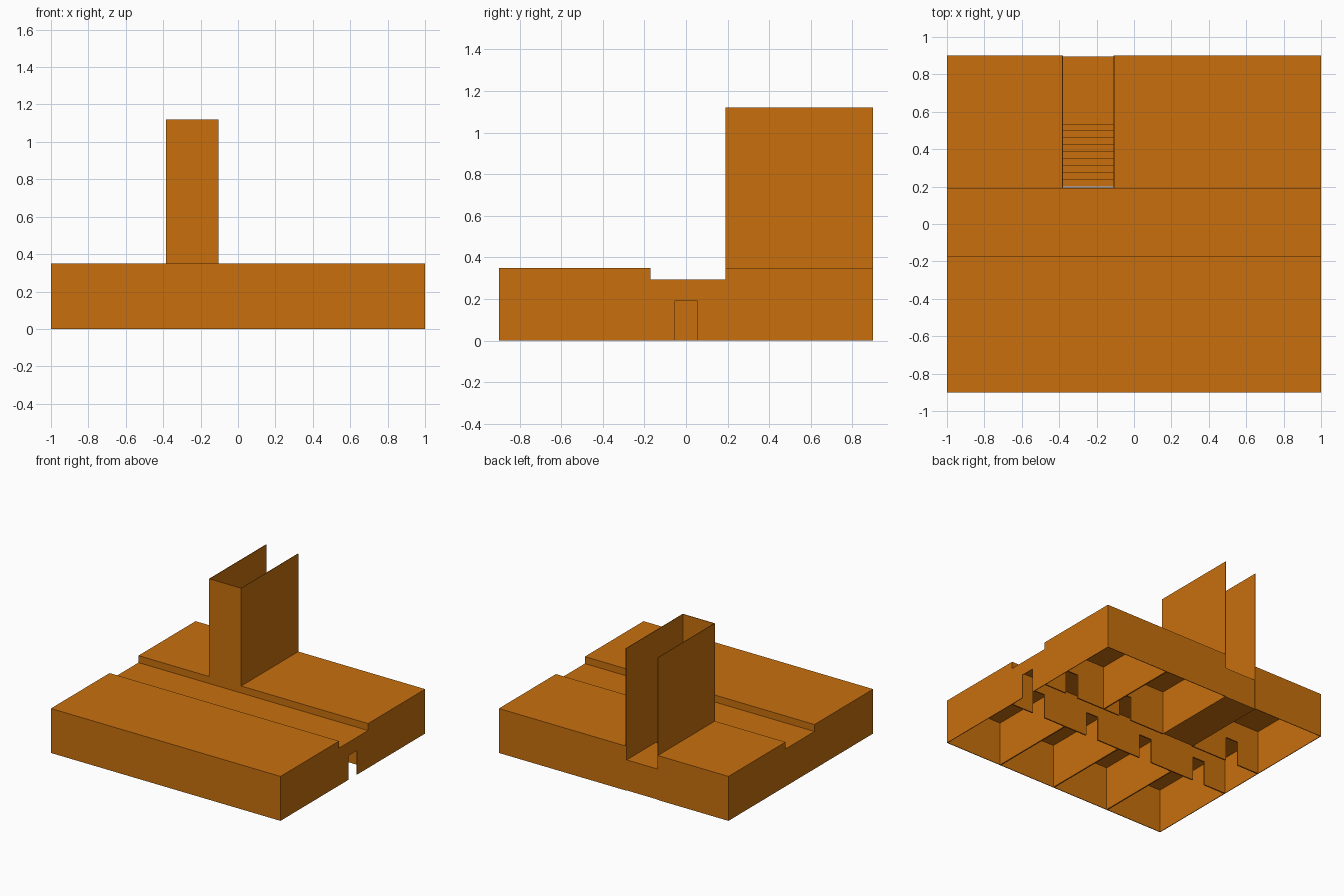
import bpy, bmesh
from mathutils import Vector

if "Cube" in bpy.data.objects:
    bpy.data.objects.remove(bpy.data.objects["Cube"])

mat = bpy.data.materials.new("orange")
mat.diffuse_color = (0.58, 0.16, 0.004, 1)
mat.use_nodes = True
mat.node_tree.nodes["Principled BSDF"].inputs["Base Color"].default_value = mat.diffuse_color


def prism_x(name, profile, x0, x1):
    """Extrude a (y, z) outline along x."""
    bm = bmesh.new()
    face = bm.faces.new([bm.verts.new((x0, y, z)) for y, z in profile])
    ext = bmesh.ops.extrude_face_region(bm, geom=[face])
    verts = [v for v in ext["geom"] if isinstance(v, bmesh.types.BMVert)]
    bmesh.ops.translate(bm, verts=verts, vec=Vector((x1 - x0, 0, 0)))
    bmesh.ops.recalc_face_normals(bm, faces=bm.faces)
    me = bpy.data.meshes.new(name)
    bm.to_mesh(me)
    bm.free()
    me.materials.append(mat)
    ob = bpy.data.objects.new(name, me)
    bpy.context.collection.objects.link(ob)
    return ob


def box(name, x0, x1, y0, y1, z0, z1):
    return prism_x(name, [(y0, z0), (y1, z0), (y1, z1), (y0, z1)], x0, x1)


def cut(target, *bounds):
    """Subtract a box and throw the cutter away."""
    cutter = box("cutter", *bounds)
    cutter.hide_render = True
    mod = target.modifiers.new("cut", 'BOOLEAN')
    mod.operation = 'DIFFERENCE'
    mod.solver = 'EXACT'
    mod.object = cutter
    bpy.context.view_layer.objects.active = target
    bpy.ops.object.modifier_apply(modifier=mod.name)
    bpy.data.objects.remove(cutter)


T = 0.005                      # shell thickness
ROOF, HALL_ROOF, TOP = 0.35, 0.295, 1.12
HALL_F, HALL_B = -0.17, 0.19   # corridor sides
SX0, SX1 = -0.385, -0.105      # stairwell sides
LOW = -0.1                     # cutters reach below the ground
DOOR_W, DOOR_H = 0.055, 0.19   # half width, height

# Storey block with the lowered corridor roof
storey = prism_x("storey", [
    (-0.9, 0), (0.9, 0), (0.9, ROOF), (HALL_B, ROOF), (HALL_B, HALL_ROOF),
    (HALL_F, HALL_ROOF), (HALL_F, ROOF), (-0.9, ROOF)], -1, 1)

# Corridor
cut(storey, -1 + T, 1 - T, HALL_F, HALL_B, LOW, HALL_ROOF - T)

# Front rooms, four equal bays
for x0, x1 in ((-1, -0.5), (-0.5, 0), (0, 0.5), (0.5, 1)):
    cut(storey, x0 + T, x1 - T, -0.9 + T, HALL_F - 0.01, LOW, ROOF - T)

# Back rooms on both sides of the stairwell
for x0, x1 in ((-1 + T, SX0), (SX1, 0.4425), (0.4525, 1 - T)):
    cut(storey, x0, x1, HALL_B + 0.01, 0.9 - T, LOW, ROOF - T)

# Stairwell shaft and its opening to the corridor
cut(storey, SX0, SX1, HALL_B, 1.0, LOW, 1.0)

# Room doors
for x in (-0.75, -0.25, 0.25, 0.75):
    cut(storey, x - DOOR_W, x + DOOR_W, HALL_F - 0.03, HALL_F + 0.03, LOW, DOOR_H)
for x in (-0.75, 0.25, 0.75):
    cut(storey, x - DOOR_W, x + DOOR_W, HALL_B - 0.03, HALL_B + 0.03, LOW, DOOR_H)

# Entrance at the right end of the corridor
cut(storey, 0.9, 1.1, -DOOR_W, DOOR_W, LOW, DOOR_H)

# Stairwell walls, open at the back
box("stairwell_left_wall", SX0, SX0 + T, HALL_B, 0.9, 0, TOP)
box("stairwell_right_wall", SX1 - T, SX1, HALL_B, 0.9, 0, TOP)
box("stairwell_front_wall", SX0 + T, SX1 - T, HALL_B, HALL_B + T, HALL_ROOF - T, TOP)

# Stairs rising from the corridor to a landing
steps, y_start, y_end, landing = 10, 0.2, 0.533, 0.24
run, rise = (y_end - y_start) / (steps - 1), landing / steps
outline = [(0.895, 0), (y_start, 0)]
for i in range(steps):
    y = y_start + i * run
    if i:
        outline.append((y, i * rise))
    outline.append((y, (i + 1) * rise))
outline.append((0.895, landing))
prism_x("stairs", outline, SX0 + T, SX1 - T)
